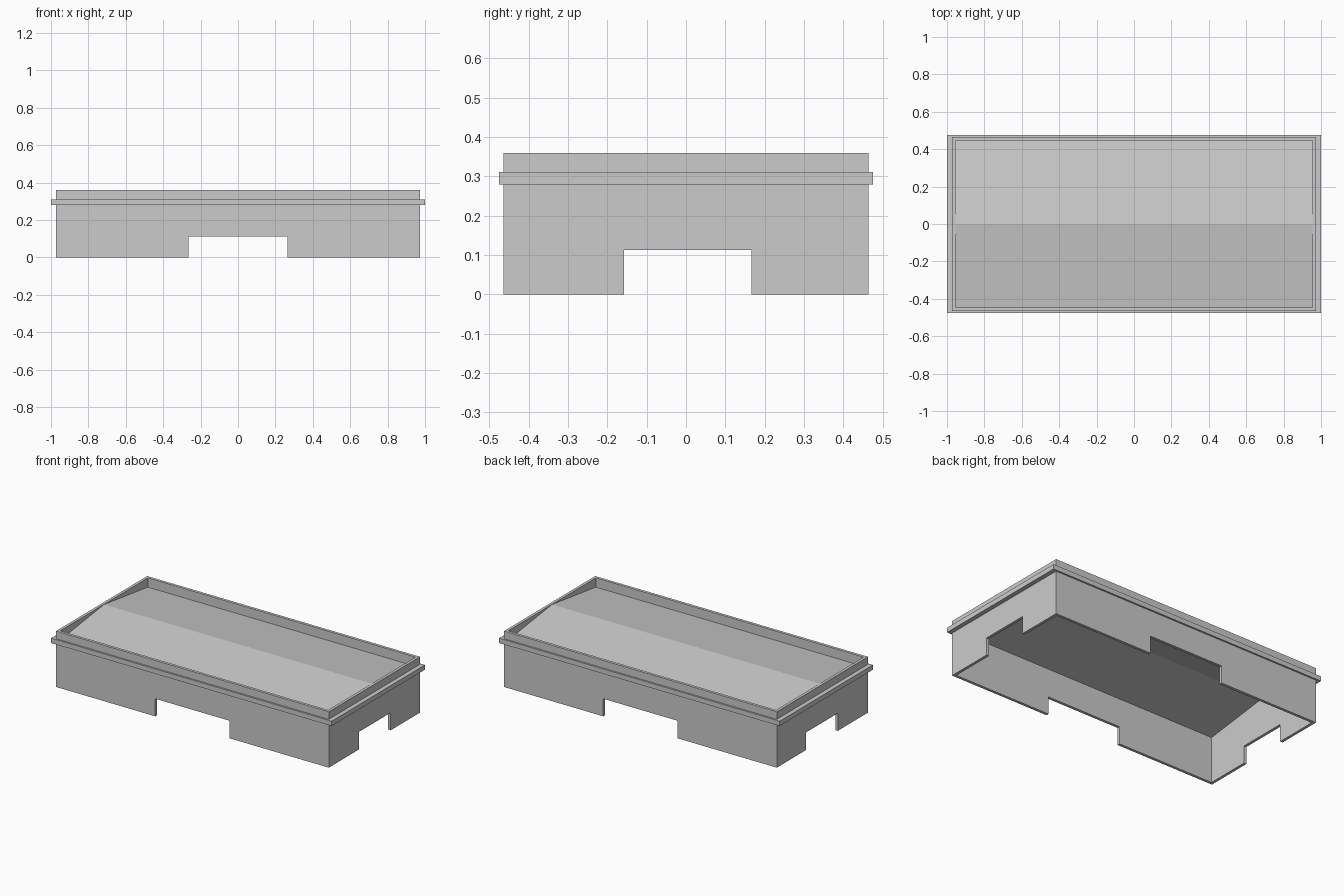
import bpy

if "Cube" in bpy.data.objects:
    bpy.data.objects.remove(bpy.data.objects["Cube"])

WALL_X, WALL_Y, HEIGHT, THICK = 0.972, 0.464, 0.36, 0.018
IN_X, IN_Y = WALL_X - THICK, WALL_Y - THICK


def box(name, x, y, z):
    """Box from (min, max) ranges."""
    bpy.ops.mesh.primitive_cube_add(size=1)
    ob = bpy.context.object
    ob.name = name
    ob.location = [(r[0] + r[1]) / 2 for r in (x, y, z)]
    ob.scale = [r[1] - r[0] for r in (x, y, z)]
    bpy.ops.object.transform_apply(location=True, rotation=False, scale=True)
    return ob


def cut(ob, *ranges):
    """Subtract a box and discard the cutter."""
    cutter = box("cutter", *ranges)
    cutter.hide_render = True
    mod = ob.modifiers.new("cut", 'BOOLEAN')
    mod.operation = 'DIFFERENCE'
    mod.solver = 'EXACT'
    mod.object = cutter
    bpy.context.view_layer.objects.active = ob
    bpy.ops.object.modifier_apply(modifier=mod.name)
    bpy.data.objects.remove(cutter)


# Hollow walls with an opening through each side
walls = box("walls", (-WALL_X, WALL_X), (-WALL_Y, WALL_Y), (0, HEIGHT))
cut(walls, (-IN_X, IN_X), (-IN_Y, IN_Y), (-0.1, 0.5))
cut(walls, (-0.265, 0.265), (-0.7, 0.7), (-0.1, 0.113))
cut(walls, (-1.2, 1.2), (-0.157, 0.166), (-0.1, 0.113))

# Projecting ledge around the walls
ledge = box("ledge", (-1, 1), (-0.475, 0.475), (0.28, 0.311))
cut(ledge, (-WALL_X + 0.005, WALL_X - 0.005), (-WALL_Y + 0.005, WALL_Y - 0.005), (0.2, 0.4))

# Low gabled roof sheet behind the parapet
profile = [(-IN_Y, 0.3), (0, 0.359), (IN_Y, 0.3)]
verts = [(x, y, z) for x in (-IN_X, IN_X) for y, z in profile]
mesh = bpy.data.meshes.new("roof")
mesh.from_pydata(verts, [], [(0, 3, 4, 1), (1, 4, 5, 2)])
roof = bpy.data.objects.new("roof", mesh)
bpy.context.collection.objects.link(roof)
sheet = roof.modifiers.new("thickness", 'SOLIDIFY')
sheet.thickness = 0.004
sheet.offset = -1
